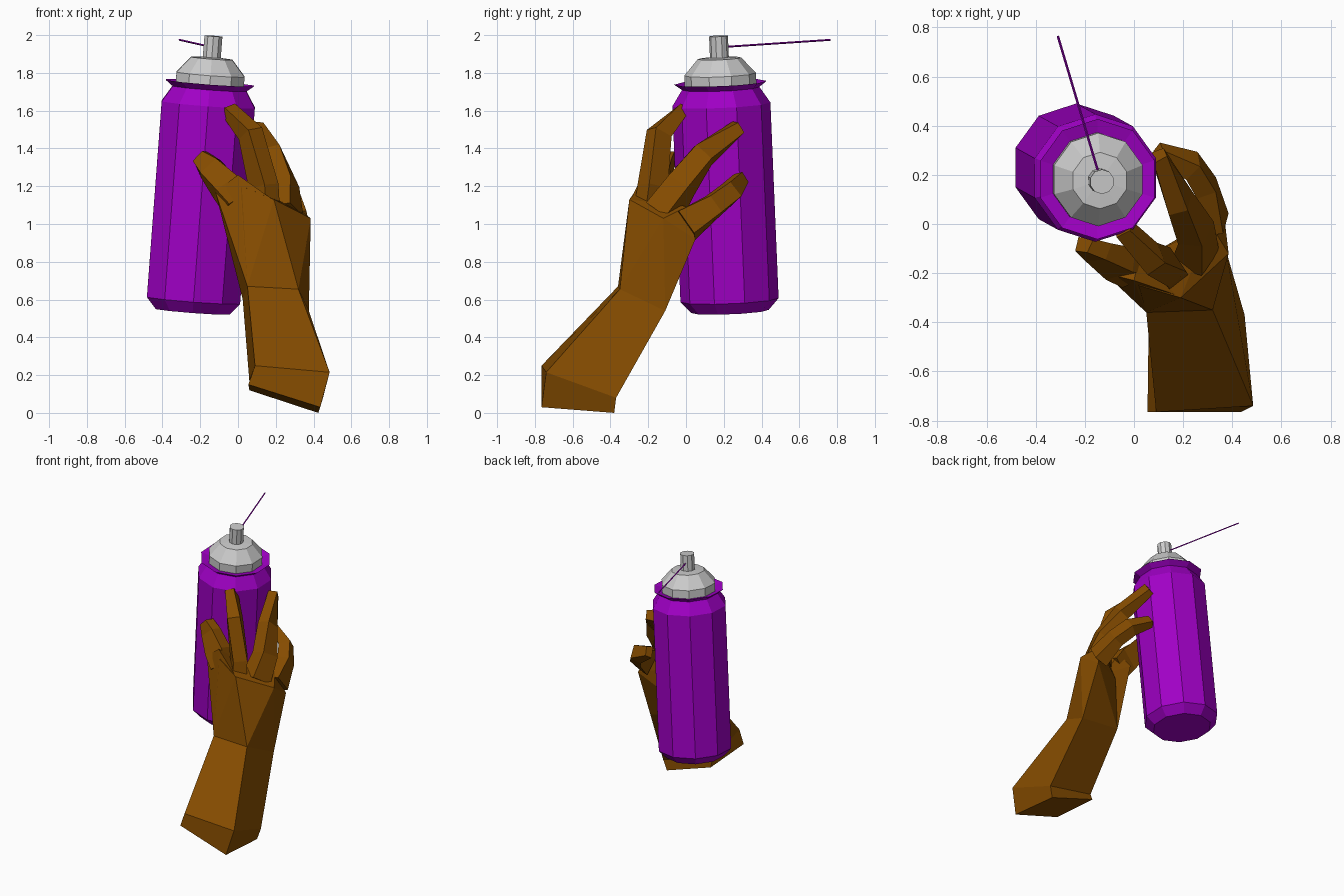
import bpy, bmesh, math
from mathutils import Vector

if "Cube" in bpy.data.objects:
    bpy.data.objects.remove(bpy.data.objects["Cube"])


def material(name, color):
    m = bpy.data.materials.new(name)
    m.diffuse_color = color
    m.use_nodes = True
    m.node_tree.nodes["Principled BSDF"].inputs["Base Color"].default_value = m.diffuse_color
    return m


purple = material("purple_paint", (0.35, 0.0, 0.56, 1))
brown = material("brown_skin", (0.235, 0.072, 0.0, 1))

# tilted axis of the can
BASE, TOP = Vector((-0.24, 0.233, 0.537)), Vector((-0.13, 0.172, 1.995))
AXIS = (TOP - BASE).normalized()
TILT = Vector((0, 0, 1)).rotation_difference(AXIS)


def finish(name, bm, mat=None):
    bmesh.ops.recalc_face_normals(bm, faces=bm.faces)
    me = bpy.data.meshes.new(name)
    bm.to_mesh(me)
    bm.free()
    ob = bpy.data.objects.new(name, me)
    bpy.context.collection.objects.link(ob)
    if mat:
        me.materials.append(mat)
    return ob


def loft(name, rings, mat=None):
    """Skin a list of equal-length point rings and cap both ends."""
    bm = bmesh.new()
    rows = [[bm.verts.new(p) for p in ring] for ring in rings]
    n = len(rows[0])
    for a, b in zip(rows, rows[1:]):
        for i in range(n):
            j = (i + 1) % n
            bm.faces.new((a[i], a[j], b[j], b[i]))
    bm.faces.new(rows[0])
    bm.faces.new(rows[-1])
    return finish(name, bm, mat)


def turned(name, profile, mat=None, sides=10):
    """Lathe (radius, height) pairs about the can axis."""
    rings = []
    for r, h in profile:
        ring = []
        for k in range(sides):
            a = math.pi / 2 + 2 * math.pi * k / sides
            ring.append(BASE + TILT @ Vector((r * math.cos(a), r * math.sin(a), h)))
        rings.append(ring)
    return loft(name, rings, mat)


def hull(name, points, mat):
    """Faceted convex solid around a few points."""
    bm = bmesh.new()
    for p in points:
        bm.verts.new(p)
    res = bmesh.ops.convex_hull(bm, input=bm.verts)
    inner = [v for v in res["geom_interior"] if isinstance(v, bmesh.types.BMVert)]
    bmesh.ops.delete(bm, geom=inner, context='VERTS')
    bmesh.ops.dissolve_limit(bm, angle_limit=math.radians(4), verts=bm.verts, edges=bm.edges)
    return finish(name, bm, mat)


def finger(name, path):
    """Four-sided finger; each path entry is x, y, z, half width, half thickness."""
    pts = [Vector(p[:3]) for p in path]
    rings = []
    for i, p in enumerate(pts):
        t = (pts[min(i + 1, len(pts) - 1)] - pts[max(i - 1, 0)]).normalized()
        out = p - (BASE + AXIS * (p - BASE).dot(AXIS))
        out = (out - t * out.dot(t)).normalized()
        side = t.cross(out)
        w, h = path[i][3:]
        rings.append([p + side * w * sx + out * h * sy
                      for sx, sy in ((-1, -1), (1, -1), (0.8, 1), (-0.8, 1))])
    return loft(name, rings, brown)


# can body with shoulder and flared rim
turned("can_body", [(0.205, 0), (0.26, 0.06), (0.26, 1.10), (0.205, 1.185),
                    (0.245, 1.215), (0.185, 1.20)], purple)

# grey dome and nozzle
turned("can_dome", [(0.19, 1.19), (0.19, 1.26), (0.115, 1.345), (0.05, 1.35)])
turned("nozzle", [(0.05, 1.33), (0.05, (TOP - BASE).length)])

# thin spray line
a, b = Vector((-0.145, 0.21, 1.938)), Vector((-0.31, 0.765, 1.975))
d = (b - a).normalized()
s = d.cross(Vector((0, 0, 1))).normalized()
u = s.cross(d)
loft("spray_line", [[p + (s * math.cos(k * math.pi / 2) + u * math.sin(k * math.pi / 2)) * 0.005
                     for k in range(4)] for p in (a, b)], purple)

# forearm: rings ordered front-left, front-right, back-right, back-left
wrist = [(0.05, -0.36, 0.67), (0.32, -0.35, 0.655), (0.375, -0.11, 0.54), (0.025, -0.15, 0.60)]
loft("forearm", [
    [(0.055, -0.765, 0.15), (0.435, -0.765, 0.03), (0.425, -0.38, 0.0), (0.06, -0.38, 0.12)],
    [(0.09, -0.765, 0.25), (0.485, -0.74, 0.215), (0.45, -0.37, 0.08), (0.06, -0.40, 0.17)],
    wrist], brown)

# palm, and the wedge joining it to the thumb
hull("palm", wrist + [(-0.03, -0.23, 1.02), (0.02, -0.25, 1.2), (0.19, -0.30, 1.13),
                      (0.385, -0.12, 1.03), (0.365, 0.05, 0.92), (0.31, 0.0, 1.09),
                      (0.06, -0.13, 0.98)], brown)
hull("thumb_base", [wrist[0], wrist[3], (0.19, -0.295, 1.125), (0.14, -0.16, 1.0),
                    (-0.12, -0.20, 1.17), (0.0, -0.23, 1.26), (-0.06, -0.11, 1.12),
                    (0.02, -0.14, 1.2)], brown)

# thumb and fingers
finger("thumb", [(0.0, -0.19, 1.12, 0.085, 0.05), (-0.06, -0.165, 1.2, 0.085, 0.05),
                 (-0.15, -0.115, 1.30, 0.07, 0.035), (-0.205, -0.085, 1.355, 0.045, 0.03)])
finger("index_finger", [(0.14, -0.19, 1.08, 0.06, 0.07), (0.14, -0.18, 1.20, 0.06, 0.06),
                        (0.07, -0.145, 1.48, 0.055, 0.05), (-0.045, -0.02, 1.605, 0.04, 0.03)])
finger("middle_finger", [(0.25, -0.13, 1.06, 0.09, 0.07), (0.255, -0.03, 1.21, 0.08, 0.05),
                         (0.19, 0.09, 1.37, 0.068, 0.04), (0.10, 0.28, 1.51, 0.04, 0.03)])
finger("outer_finger", [(0.325, 0.0, 1.0, 0.09, 0.05), (0.295, 0.15, 1.10, 0.065, 0.04),
                        (0.235, 0.24, 1.17, 0.06, 0.04), (0.10, 0.295, 1.24, 0.04, 0.025)])
